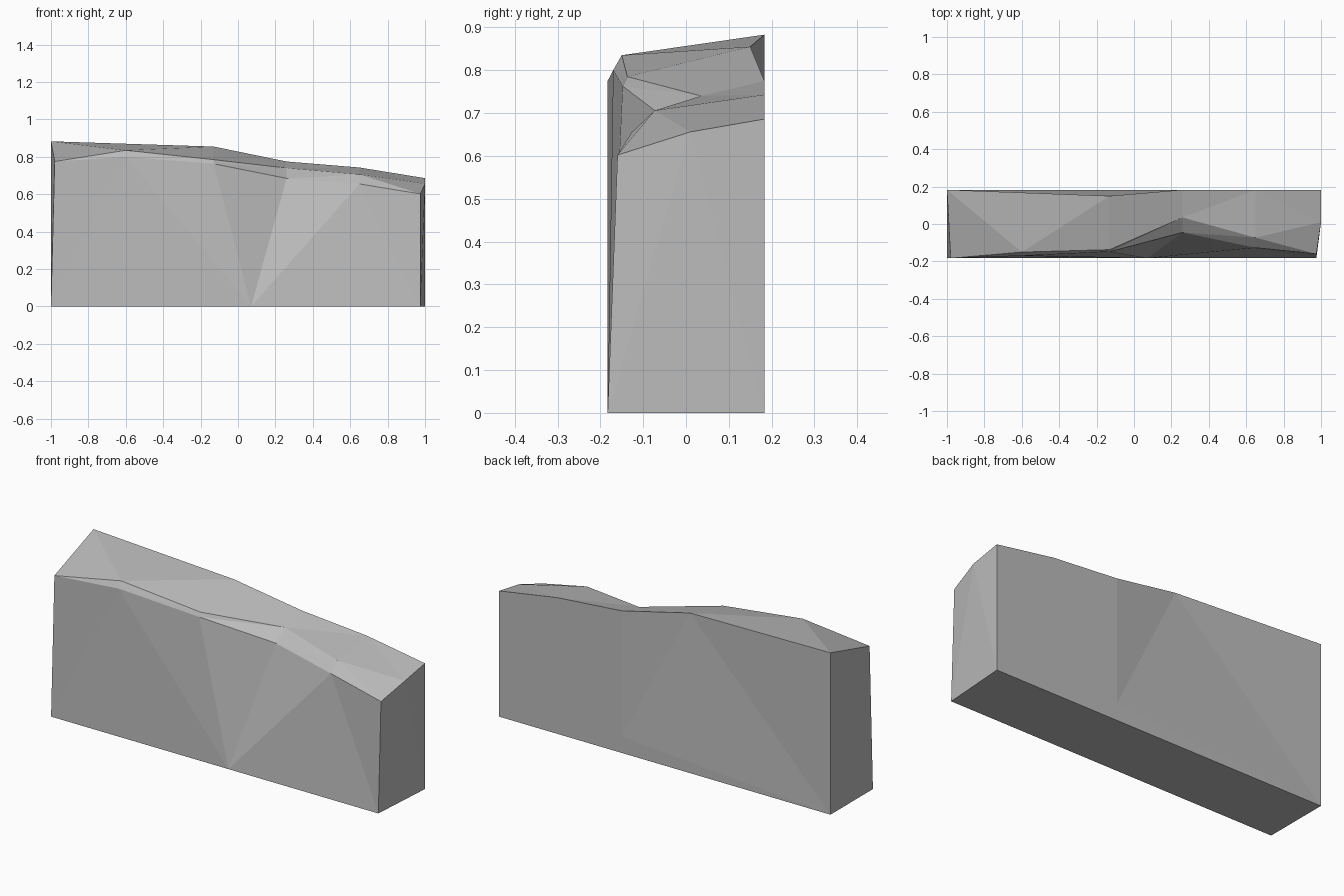
import bpy
import bmesh
from mathutils import Vector

default_cube = bpy.data.objects.get("Cube")
if default_cube:
    bpy.data.objects.remove(default_cube, do_unlink=True)

# Stone colour
stone = bpy.data.materials.new("grey stone")
stone.use_nodes = True
colour = (0.5, 0.5, 0.5, 1)
stone.diffuse_color = colour
stone.node_tree.nodes["Principled BSDF"].inputs["Base Color"].default_value = colour

bm = bmesh.new()


def row(*points):
    return [bm.verts.new(Vector(p)) for p in points]


def face(*verts):
    if len(set(verts)) == len(verts):
        bm.faces.new(verts)


def stitch(lower, upper, steps):
    """Triangulate between two rows; each step advances the Lower or Upper row."""
    i = j = 0
    for step in steps:
        if step == "L":
            face(lower[i], lower[i + 1], upper[j])
            i += 1
        else:
            face(lower[i], upper[j + 1], upper[j])
            j += 1


# Long outlines of the slab, running from the tall end to the low end
ground = row((-1, -.183, 0), (.07, -.183, 0), (.975, -.183, 0))
lip = row((-.98, -.183, .775), (-.6, -.17, .80), (-.13, -.148, .763),
          (.26, -.045, .685), (.65, -.127, .655), (.975, -.16, .602))
crest = [lip[0]] + row((-.6, -.15, .835), (-.13, -.137, .785), (.26, .035, .74),
                       (.65, -.073, .706), (1, .01, .656))
ridge = row((-1, .183, .883), (-.13, .15, .855), (.26, .183, .775),
            (.65, .183, .743), (1, .183, .686))
rear = row((-1, .183, 0), (.26, .183, .09), (1, .183, 0))

# Front wall, chipped front edge, sloping top and back wall
stitch(ground, lip, "ULUUULU")
stitch(lip, crest, "ULULULULLU")
stitch(crest, ridge, "LULLUULLU")
stitch(ridge, rear, "LULLLU")
face(*rear)

# Tall end
face(ground[0], lip[0], ridge[0])
face(ground[0], ridge[0], rear[0])

# Low end
face(ground[-1], lip[-1], crest[-1])
face(ground[-1], crest[-1], rear[-1])
face(crest[-1], ridge[-1], rear[-1])

# Underside
face(*ground, rear[-1], rear[0])

bmesh.ops.recalc_face_normals(bm, faces=bm.faces[:])
mesh = bpy.data.meshes.new("rock_slab")
bm.to_mesh(mesh)
bm.free()
mesh.materials.append(stone)
slab = bpy.data.objects.new("rock_slab", mesh)
bpy.context.collection.objects.link(slab)
